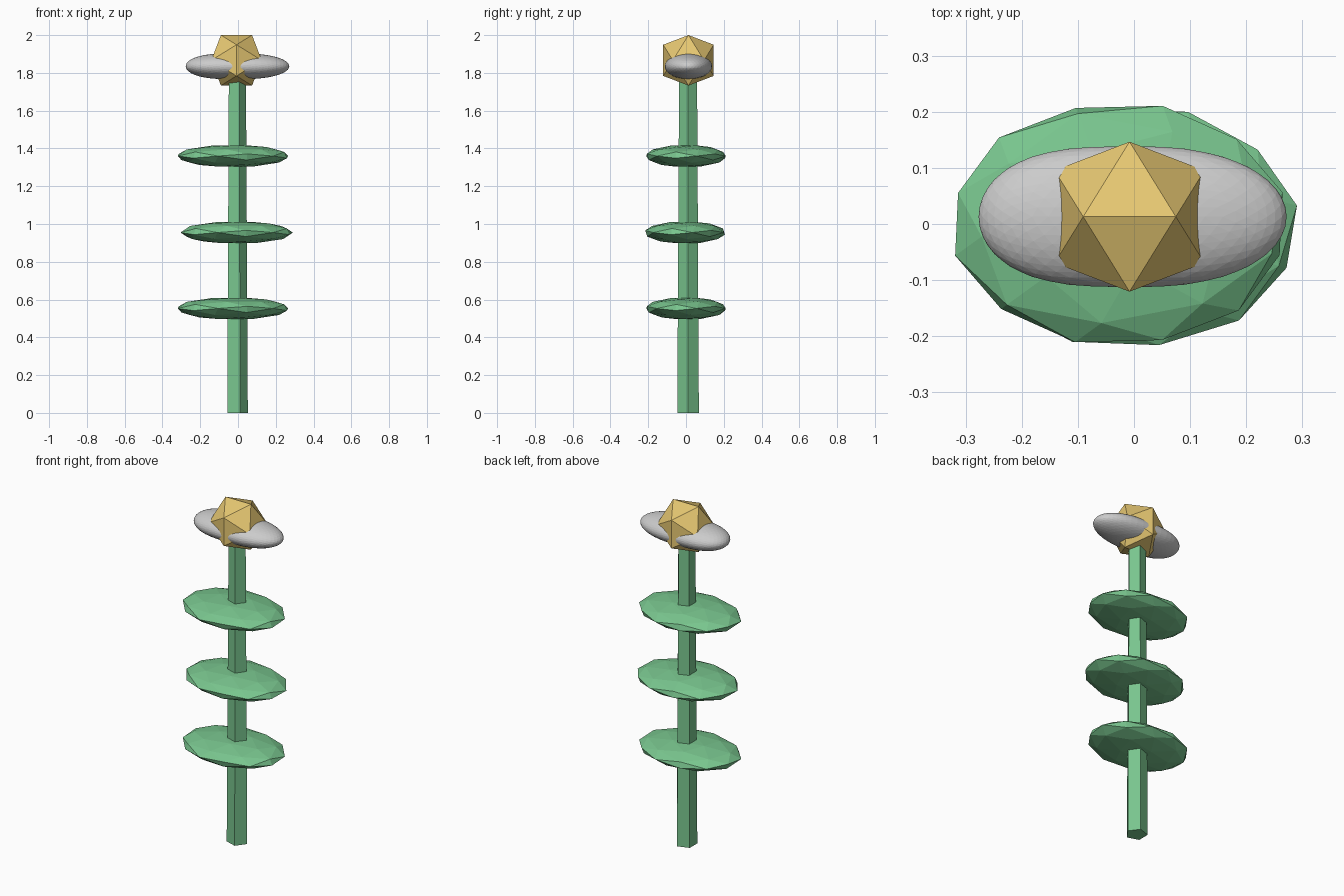
import bpy, bmesh, math, random
from mathutils import Matrix, Vector

if "Cube" in bpy.data.objects:
    bpy.data.objects.remove(bpy.data.objects["Cube"])

random.seed(4)
CX, CY = -0.008, 0.011
PHI = (1 + 5 ** 0.5) / 2


def material(name, rgb):
    m = bpy.data.materials.new(name)
    m.diffuse_color = (*rgb, 1)
    m.use_nodes = True
    m.node_tree.nodes["Principled BSDF"].inputs["Base Color"].default_value = m.diffuse_color
    return m


green = material("leaf_green", (0.19, 0.56, 0.27))
gold = material("pollen_gold", (0.80, 0.58, 0.17))


def finish(name, bm, loc, mat=None):
    bmesh.ops.recalc_face_normals(bm, faces=bm.faces)
    me = bpy.data.meshes.new(name)
    bm.to_mesh(me)
    bm.free()
    ob = bpy.data.objects.new(name, me)
    ob.location = loc
    if mat:
        me.materials.append(mat)
    bpy.context.collection.objects.link(ob)
    return ob


def icosahedron():
    """Unit icosahedron with an edge on top, running along x."""
    bm = bmesh.new()
    for a in (-1, 1):
        for b in (-PHI, PHI):
            for co in ((a, 0, b), (0, b, a), (b, a, 0)):
                bm.verts.new(Vector(co).normalized())
    bmesh.ops.convex_hull(bm, input=bm.verts)
    return bm


def subdivide(bm, radius=1.0):
    """Split every triangle in four; new vertices go to the given radius."""
    old = set(bm.verts)
    bmesh.ops.subdivide_edges(bm, edges=bm.edges[:], cuts=1, use_grid_fill=True)
    for v in bm.verts:
        if v not in old:
            v.co = v.co.normalized() * radius


# Five-sided tapered stem
bm = bmesh.new()
bmesh.ops.create_cone(bm, cap_ends=True, segments=5, radius1=0.06, radius2=0.05, depth=1.8)
vx = max((v.co for v in bm.verts if v.co.z < 0), key=lambda c: c.x)
bmesh.ops.rotate(bm, verts=bm.verts, matrix=Matrix.Rotation(-math.atan2(vx.y, vx.x), 3, 'Z'))
finish("stem", bm, (CX, CY, 0.9), green)

# Three flattened leaves, a face of the icosahedron pointing up
for i, (x, y, z, turn) in enumerate(((-0.027, 0.0, 0.553, 15),
                                     (-0.007, -0.005, 0.955, 10),
                                     (-0.027, 0.0, 1.36, 15))):
    bm = icosahedron()
    subdivide(bm)
    up = Vector((1, 1, 1)).rotation_difference(Vector((0, 0, 1))).to_matrix()
    bmesh.ops.rotate(bm, verts=bm.verts, matrix=up)
    ref = min((v.co for v in bm.verts), key=lambda c: abs(c.z))
    spin = math.radians(turn) - math.atan2(ref.y, ref.x)
    bmesh.ops.rotate(bm, verts=bm.verts, matrix=Matrix.Rotation(spin, 3, 'Z'))
    bmesh.ops.scale(bm, verts=bm.verts, vec=(0.302, 0.218, 0.06))
    finish(f"leaf_{i + 1}", bm, (x, y, z), green)

# Spiky petal mass: coarse vertices stay out as spikes, the rest sink in
bm = icosahedron()
subdivide(bm)
subdivide(bm)
for v in bm.verts:
    v.co *= random.uniform(0.95, 1.04)
subdivide(bm, 0.85)
for v in bm.verts:
    x, y, z = v.co
    power = 0.65 if x < 0 else 0.85      # left end is blunter
    v.co = (math.copysign(abs(x) ** power, x) * 0.31, y * 0.148, z * 0.081)
finish("petals", bm, (0.002, 0.013, 1.835))

# Flower centre
bm = icosahedron()
bmesh.ops.scale(bm, verts=bm.verts, vec=(0.157, 0.157, 0.157))
finish("flower_centre", bm, (CX, 0.013, 1.8665), gold)
